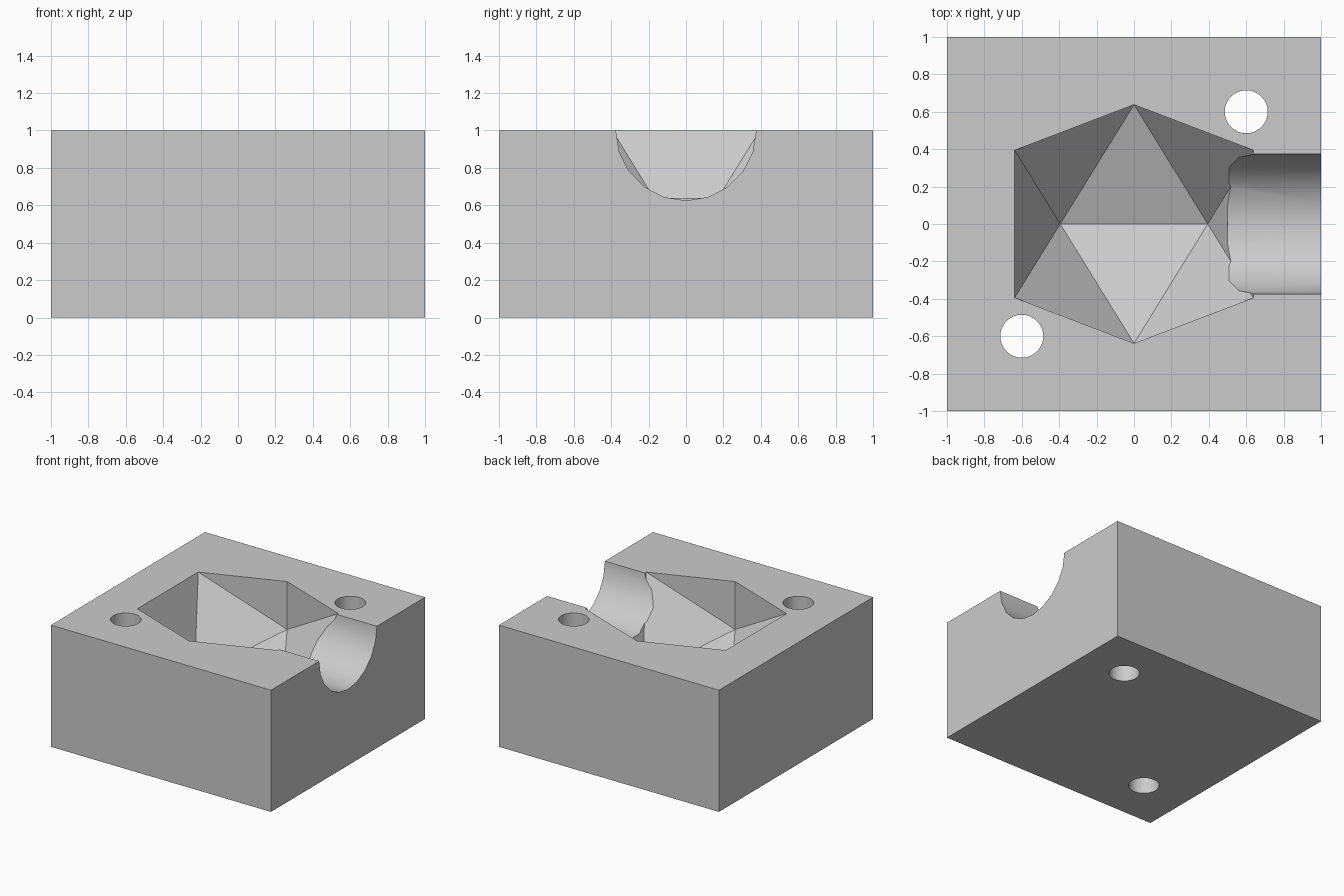
import bpy
import bmesh
from math import pi, sqrt
from mathutils import Matrix, Vector

default = bpy.data.objects.get("Cube")
if default:
    bpy.data.objects.remove(default, do_unlink=True)

grey = bpy.data.materials.new("plain grey")
grey.use_nodes = True
colour = (0.6, 0.6, 0.6, 1)
grey.diffuse_color = colour
grey.node_tree.nodes["Principled BSDF"].inputs["Base Color"].default_value = colour


def make_object(name, bm):
    bmesh.ops.recalc_face_normals(bm, faces=bm.faces)
    mesh = bpy.data.meshes.new(name)
    bm.to_mesh(mesh)
    bm.free()
    mesh.materials.append(grey)
    obj = bpy.data.objects.new(name, mesh)
    bpy.context.collection.objects.link(obj)
    return obj


def cylinder(name, radius, length, sides, matrix):
    bm = bmesh.new()
    bmesh.ops.create_cone(bm, cap_ends=True, segments=sides, radius1=radius,
                          radius2=radius, depth=length, matrix=matrix)
    return make_object(name, bm)


# Square block, two wide and one high
bm = bmesh.new()
bmesh.ops.create_cube(bm, size=2, matrix=Matrix.Translation((0, 0, 0.5)) @ Matrix.Diagonal((1, 1, 0.5, 1)))
block = make_object("mould_block", bm)

# Twenty-sided cavity, centred on the top face and resting on an edge
golden = (1 + sqrt(5)) / 2
short = 0.75 / sqrt(1 + golden ** 2)
bm = bmesh.new()
for a in (-short, short):
    for b in (-short * golden, short * golden):
        for corner in ((b, a, 0), (a, 0, b), (0, b, a)):
            bm.verts.new(Vector(corner) + Vector((0, 0, 1)))
bmesh.ops.convex_hull(bm, input=bm.verts)
cutters = [make_object("cavity_cutter", bm)]

# Pouring channel out through the left side
cutters.append(cylinder("channel_cutter", 0.375, 1.2, 20,
                        Matrix.Translation((1.1, 0, 1)) @ Matrix.Rotation(pi / 2, 4, "Y")))

# Two alignment holes on a diagonal
for side in (-1, 1):
    cutters.append(cylinder("hole_cutter", 0.115, 3, 32,
                            Matrix.Translation((0.6 * side, 0.6 * side, 0.5))))

# Cut the block, then remove the helpers
for cutter in cutters:
    cutter.hide_render = True
    mod = block.modifiers.new(cutter.name, "BOOLEAN")
    mod.operation = "DIFFERENCE"
    mod.solver = "EXACT"
    mod.object = cutter

bpy.ops.object.select_all(action="DESELECT")
block.select_set(True)
bpy.context.view_layer.objects.active = block
for mod in list(block.modifiers):
    bpy.ops.object.modifier_apply(modifier=mod.name)
for cutter in cutters:
    bpy.data.objects.remove(cutter, do_unlink=True)

# Round walls smooth, cavity facets and block edges sharp
bpy.ops.object.shade_smooth_by_angle(angle=pi / 6)
